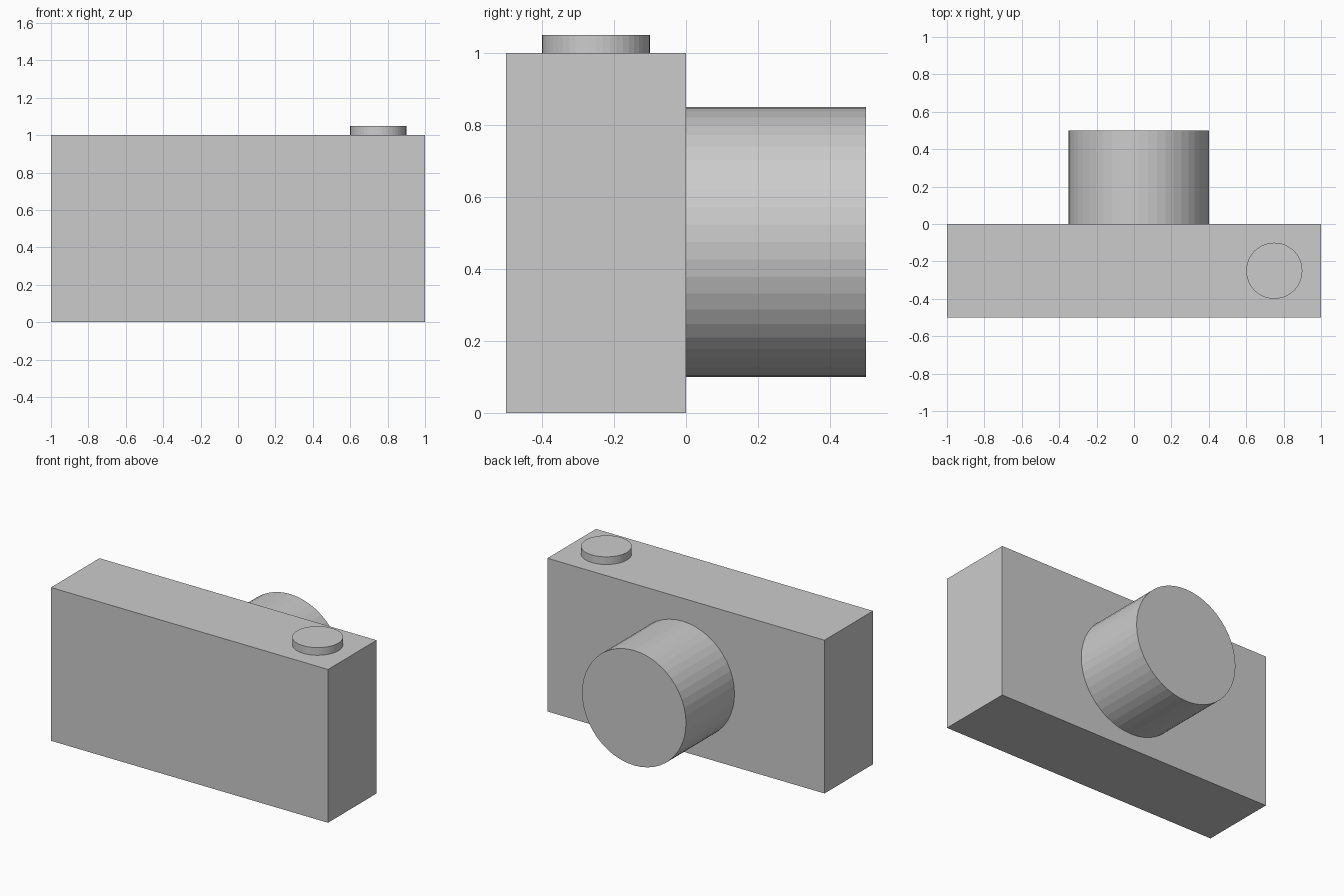
import bpy
from math import pi

if "Cube" in bpy.data.objects:
    bpy.data.objects.remove(bpy.data.objects["Cube"])


def cylinder(name, radius, depth, centre, rotation=(0, 0, 0)):
    bpy.ops.mesh.primitive_cylinder_add(vertices=48, radius=radius, depth=depth,
                                        location=centre, rotation=rotation)
    bpy.context.object.name = name


# Box-shaped camera body
bpy.ops.mesh.primitive_cube_add(size=1, location=(0, -0.25, 0.5))
body = bpy.context.object
body.name = "camera_body"
body.scale = (2, 0.5, 1)
bpy.ops.object.transform_apply(location=False, rotation=False, scale=True)

# Lens barrel, slightly off centre, pointing along +y
cylinder("lens_barrel", 0.375, 0.5, (0.025, 0.25, 0.475), (pi / 2, 0, 0))

# Shutter button on the top face
cylinder("shutter_button", 0.15, 0.05, (0.75, -0.25, 1.025))
